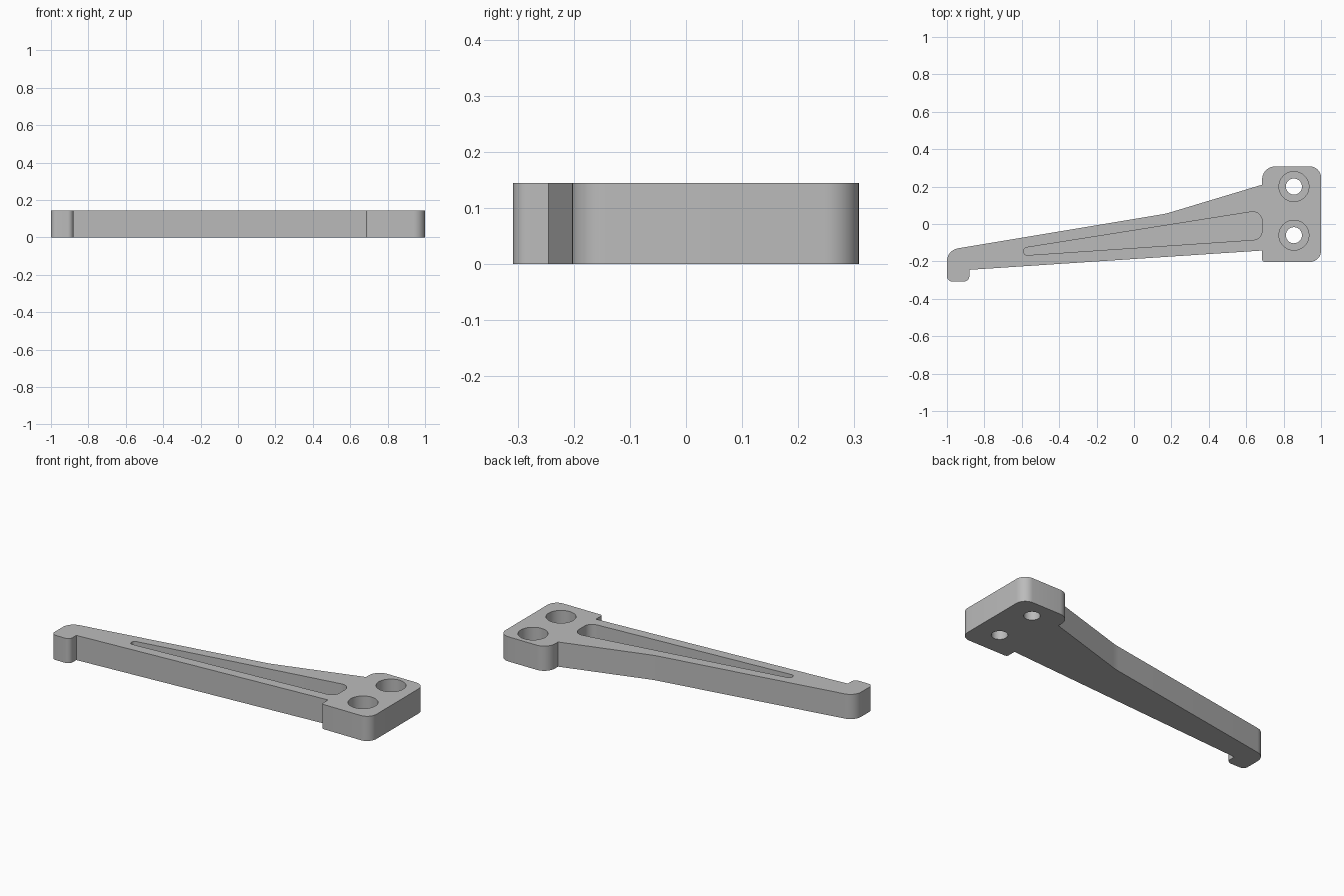
import bpy, bmesh, math
from mathutils import Vector

HEIGHT = 0.145
POCKET_DEPTH = 0.11
BORE_DEPTH = 0.075

cube = bpy.data.objects.get("Cube")
if cube:
    bpy.data.objects.remove(cube, do_unlink=True)

grey = bpy.data.materials.new("plain grey")
grey.use_nodes = True
colour = (0.5, 0.5, 0.5, 1)
grey.diffuse_color = colour
for node in grey.node_tree.nodes:
    if node.type == 'BSDF_PRINCIPLED':
        node.inputs["Base Color"].default_value = colour


def rounded(corners, steps=10):
    """Turn (x, y, radius) corners into an outline with tangent arcs."""
    points = []
    for i, (x, y, r) in enumerate(corners):
        p = Vector((x, y))
        if r == 0:
            points.append(p)
            continue
        a = (Vector(corners[i - 1][:2]) - p).normalized()
        b = (Vector(corners[(i + 1) % len(corners)][:2]) - p).normalized()
        half = a.angle(b) / 2
        centre = p + (a + b).normalized() * (r / math.sin(half))
        start = p + a * (r / math.tan(half)) - centre
        end = p + b * (r / math.tan(half)) - centre
        sweep = start.angle(end)
        for k in range(steps + 1):
            t = k / steps
            arc = start * math.sin((1 - t) * sweep) + end * math.sin(t * sweep)
            points.append(centre + arc / math.sin(sweep))
    return points


def circle(x, y, r, sides=48):
    angles = [math.tau * k / sides for k in range(sides)]
    return [Vector((x + r * math.cos(a), y + r * math.sin(a))) for a in angles]


def prism(name, outline, bottom, top):
    bm = bmesh.new()
    face = bm.faces.new([bm.verts.new((p.x, p.y, bottom)) for p in outline])
    new = bmesh.ops.extrude_face_region(bm, geom=[face])["geom"]
    verts = [v for v in new if isinstance(v, bmesh.types.BMVert)]
    bmesh.ops.translate(bm, verts=verts, vec=(0, 0, top - bottom))
    bmesh.ops.recalc_face_normals(bm, faces=bm.faces)
    mesh = bpy.data.meshes.new(name)
    bm.to_mesh(mesh)
    bm.free()
    mesh.materials.append(grey)
    obj = bpy.data.objects.new(name, mesh)
    bpy.context.collection.objects.link(obj)
    return obj


# Bracket body: mounting plate, tapered arm and hooked tip in one outline
body = prism("bracket_arm", rounded([
    (-1, -0.308, 0.03), (-0.88, -0.308, 0.03), (-0.88, -0.245, 0),
    (0.685, -0.142, 0), (0.685, -0.203, 0.015), (1, -0.203, 0.06),
    (1, 0.308, 0.06), (0.685, 0.308, 0.07), (0.685, 0.21, 0),
    (0.17, 0.055, 0.4), (-1, -0.14, 0.07)]), 0, HEIGHT)

# Blind pocket along the arm
cutters = [prism("pocket_cutter", rounded([
    (-0.59, -0.168, 0.018), (0.685, -0.082, 0.05),
    (0.685, 0.074, 0.05), (-0.59, -0.128, 0.018)]),
    HEIGHT - POCKET_DEPTH, HEIGHT + 0.1)]

# Counterbored screw holes in the plate
for y in (0.2, -0.06):
    cutters.append(prism("bore_cutter", circle(0.855, y, 0.08),
                         HEIGHT - BORE_DEPTH, HEIGHT + 0.1))
    cutters.append(prism("hole_cutter", circle(0.855, y, 0.043),
                         -0.1, HEIGHT + 0.05))

bpy.ops.object.select_all(action='DESELECT')
body.select_set(True)
bpy.context.view_layer.objects.active = body
for cutter in cutters:
    mod = body.modifiers.new("cut", 'BOOLEAN')
    mod.operation = 'DIFFERENCE'
    mod.solver = 'EXACT'
    mod.object = cutter
    bpy.ops.object.modifier_apply(modifier=mod.name)
    bpy.data.objects.remove(cutter, do_unlink=True)

bpy.ops.object.shade_smooth_by_angle(angle=math.radians(30))
